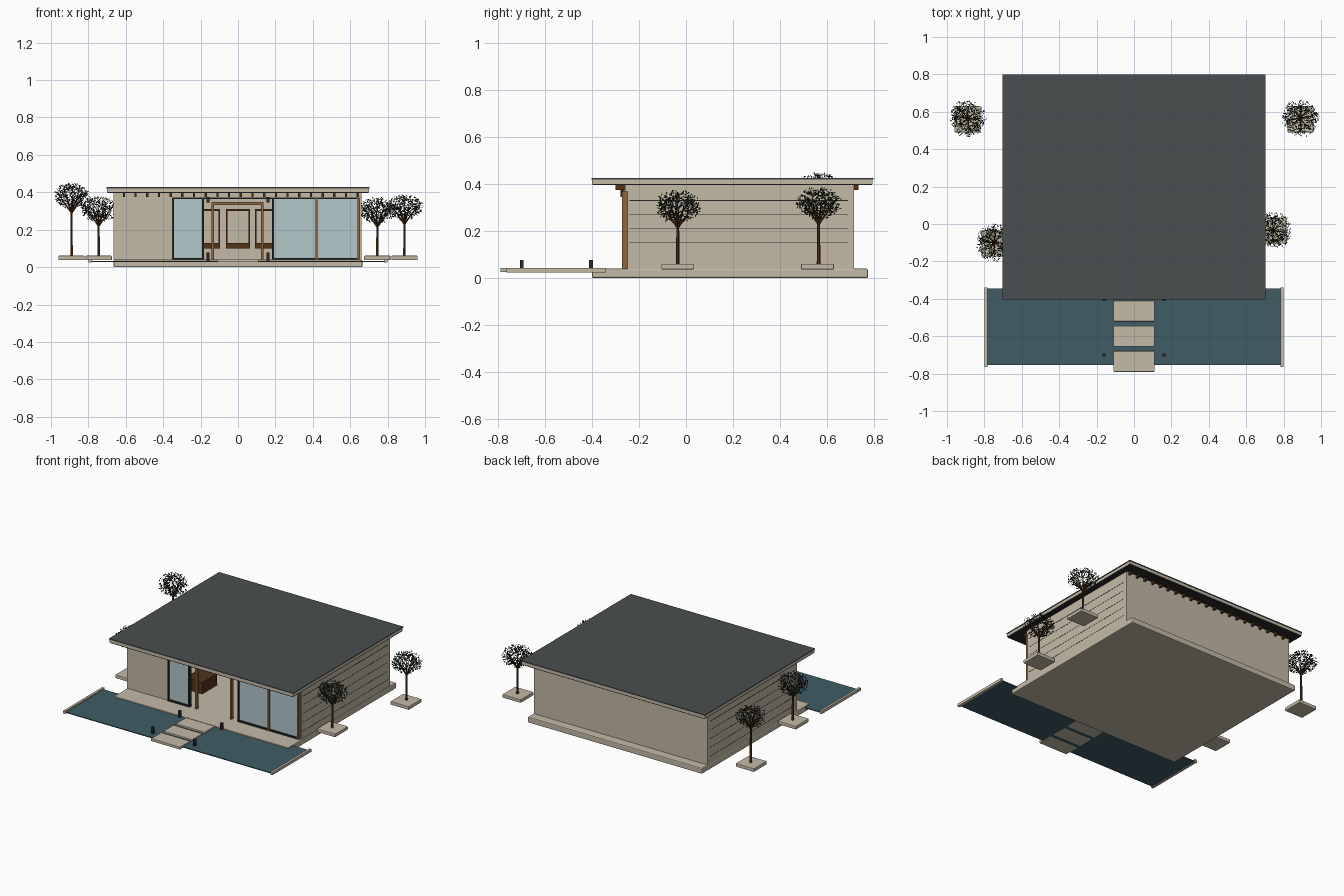
import bpy, bmesh, math, random
from mathutils import Vector, Matrix

random.seed(4)
old = bpy.data.objects.get("Cube")
if old:
    bpy.data.objects.remove(old, do_unlink=True)


def material(name, r, g, b):
    m = bpy.data.materials.new(name)
    m.use_nodes = True
    m.diffuse_color = (r, g, b, 1)
    m.node_tree.nodes["Principled BSDF"].inputs["Base Color"].default_value = (r, g, b, 1)
    return m


STONE = material("pale stone", 0.55, 0.49, 0.39)
ROOF = material("grey roofing", 0.07, 0.077, 0.08)
DARK = material("charcoal metal", 0.021, 0.022, 0.022)
WATER = material("pool water", 0.05, 0.107, 0.13)
GLASS = material("pale blue glass", 0.45, 0.57, 0.6)
WOOD = material("light timber", 0.26, 0.14, 0.053)
BROWN = material("dark timber", 0.085, 0.034, 0.01)
LEAF = material("dark green leaf", 0.021, 0.035, 0.022)


def finish(name, bm, mat, loc=(0, 0, 0)):
    mesh = bpy.data.meshes.new(name)
    bm.to_mesh(mesh)
    bm.free()
    mesh.materials.append(mat)
    ob = bpy.data.objects.new(name, mesh)
    ob.location = loc
    bpy.context.collection.objects.link(ob)
    return ob


def boxes(name, mat, spans, bevel=0):
    """One object made of boxes, each given as x, y and z ranges."""
    bm = bmesh.new()
    for x, y, z in spans:
        size = Matrix.Diagonal((x[1] - x[0], y[1] - y[0], z[1] - z[0], 1))
        mid = Matrix.Translation((sum(x) / 2, sum(y) / 2, sum(z) / 2))
        bmesh.ops.create_cube(bm, size=1, matrix=mid @ size)
    ob = finish(name, bm, mat)
    if bevel:
        mod = ob.modifiers.new("soft edges", "BEVEL")
        mod.width, mod.segments = bevel, 2
    return ob


def around(c, half):
    return (c - half, c + half)


# Ground slab, pool and stepping stones
boxes("base_slab", STONE, [((-0.665, 0.665), (-0.40, 0.775), (0, 0.04))], 0.006)
boxes("pool_water", WATER, [((-0.785, 0.785), (-0.755, -0.345), (0.027, 0.033))])
boxes("pool_edges", STONE,
      [(around(s * 0.79, 0.008), (-0.765, -0.34), (0.024, 0.043)) for s in (-1, 1)])
boxes("stepping_stones", STONE,
      [((-0.11, 0.11), around(y, 0.055), (0.026, 0.044)) for y in (-0.735, -0.6, -0.465)], 0.002)
boxes("path_lights", DARK, [(around(x, 0.008), around(y, 0.008), (0.03, 0.077))
                            for x in (-0.16, 0.16) for y in (-0.70, -0.405)])

# House shell
boxes("walls", STONE, [
    ((-0.665, -0.65), (-0.25, 0.715), (0.038, 0.397)),
    ((0.645, 0.66), (-0.25, 0.715), (0.038, 0.397)),
    ((-0.65, 0.645), (0.70, 0.715), (0.038, 0.397)),
    ((-0.665, -0.35), (-0.26, -0.245), (0.038, 0.397)),
    ((-0.35, 0.66), (-0.26, -0.245), (0.37, 0.397)),
])
grooves = []
for z in (0.09, 0.15, 0.21, 0.27, 0.33):
    half = 0.0018 if z > 0.3 else 0.0008
    for x in (-0.665, 0.66):
        grooves.append((around(x, 0.001), (-0.24, 0.69), around(z, half)))
boxes("wall_grooves", DARK, grooves)

# Roof: soffit, fascia and covering, with rafters below
boxes("roof_soffit", DARK, [((-0.698, 0.698), (-0.398, 0.793), (0.396, 0.401))])
boxes("roof_fascia", STONE, [((-0.70, 0.70), (-0.40, 0.795), (0.401, 0.421))])
boxes("roof_covering", ROOF, [((-0.703, 0.703), (-0.403, 0.798), (0.421, 0.427))])
boxes("rafters", BROWN, [(around(-0.61 + i * 0.0625, 0.006), (-0.30, 0.735), (0.376, 0.398))
                         for i in range(21)])

# Glazed front
boxes("front_glass", GLASS, [((a, b), around(-0.255, 0.003), (0.045, 0.368))
                             for a, b in ((-0.345, -0.19), (0.185, 0.64))])
boxes("dark_window_frames", DARK,
      [(around(x, 0.005), (-0.268, -0.245), (0.04, 0.37)) for x in (-0.347, -0.188, 0.187)]
      + [((-0.352, 0.65), (-0.268, -0.245), (0.364, 0.372))]
      + [((a, b), (-0.268, -0.245), (0.04, 0.05)) for a, b in ((-0.35, -0.19), (0.185, 0.645))])
boxes("timber_mullions", WOOD,
      [(around(x, 0.006), (-0.272, -0.245), (0.04, 0.37)) for x in (0.42, 0.645)])
boxes("door_frame", WOOD,
      [(around(x, 0.006), (-0.265, -0.245), (0.04, 0.345)) for x in (-0.135, 0.13)]
      + [((-0.141, 0.136), (-0.265, -0.245), (0.333, 0.347))])
boxes("wall_lamps", DARK, [(around(x, 0.008), (-0.28, -0.262), (0.345, 0.375)) for x in (-0.16, 0.16)])

# Interior: framed panels on the back wall and a low cabinet
frames, ledges = [], []
for cx in (-0.16, 0.0, 0.155):
    for s in (-1, 1):
        frames.append((around(cx + s * 0.06, 0.004), (0.68, 0.70), (0.10, 0.31)))
    frames.append((around(cx, 0.064), (0.68, 0.70), (0.30, 0.312)))
    ledges.append((around(cx, 0.064), (0.66, 0.70), (0.10, 0.13)))
boxes("panel_frames", BROWN, frames)
boxes("panel_ledges", BROWN, ledges)
boxes("low_cabinet", BROWN, [((-0.36, -0.23), (-0.06, 0.10), (0.04, 0.12))])


def stick(bm, a, b, r1, r2):
    """Tapered six-sided limb from a to b."""
    a, b = Vector(a), Vector(b)
    turn = (b - a).to_track_quat("Z", "Y").to_matrix().to_4x4()
    bmesh.ops.create_cone(bm, cap_ends=True, segments=6, radius1=r1, radius2=r2,
                          depth=(b - a).length, matrix=Matrix.Translation((a + b) / 2) @ turn)


def tree(tag, x, y, planter_y, top):
    boxes(tag + "_planter", STONE, [(around(x, 0.07), around(planter_y, 0.07), (0.037, 0.061))], 0.004)
    fork, mid = top - 0.16, top - 0.075
    wood = bmesh.new()
    stick(wood, (0, 0, 0.058), (0, 0, fork), 0.008, 0.006)
    tips = []
    for i in range(8):
        a = i * math.tau / 8 + random.uniform(-0.2, 0.2)
        r = 0.035 if i % 2 else 0.055
        elbow = Vector((r * math.cos(a), r * math.sin(a), mid - 0.015))
        stick(wood, (0, 0, fork - 0.005), elbow, 0.005, 0.003)
        for turn in (-0.5, 0.5):
            tip = elbow + Vector((0.03 * math.cos(a + turn), 0.03 * math.sin(a + turn), 0.035))
            stick(wood, elbow, tip, 0.0025, 0.001)
    finish(tag + "_trunk", wood, BROWN, (x, y, 0))

    # Small loose leaves scattered through a flattened ball
    leaves = bmesh.new()
    for _ in range(620):
        d = Vector((random.gauss(0, 1), random.gauss(0, 1), random.gauss(0, 1))).normalized()
        d *= random.uniform(0.35, 1) ** 0.6
        p = Vector((d.x * 0.1, d.y * 0.1, mid + d.z * 0.07))
        u = Vector((random.gauss(0, 1), random.gauss(0, 1), random.gauss(0, 1))).normalized()
        v = u.orthogonal().normalized()
        size = random.uniform(0.005, 0.009)
        corners = (p - u * size, p + v * size * 0.5, p + u * size, p - v * size * 0.5)
        leaves.faces.new([leaves.verts.new(c) for c in corners])
    finish(tag + "_leaves", leaves, LEAF, (x, y, 0))


# Four planted trees
tree("back_right_tree", -0.89, 0.565, 0.56, 0.455)
tree("front_right_tree", -0.745, -0.10, -0.105, 0.385)
tree("back_left_tree", 0.89, 0.565, 0.56, 0.395)
tree("front_left_tree", 0.745, -0.035, -0.035, 0.38)
